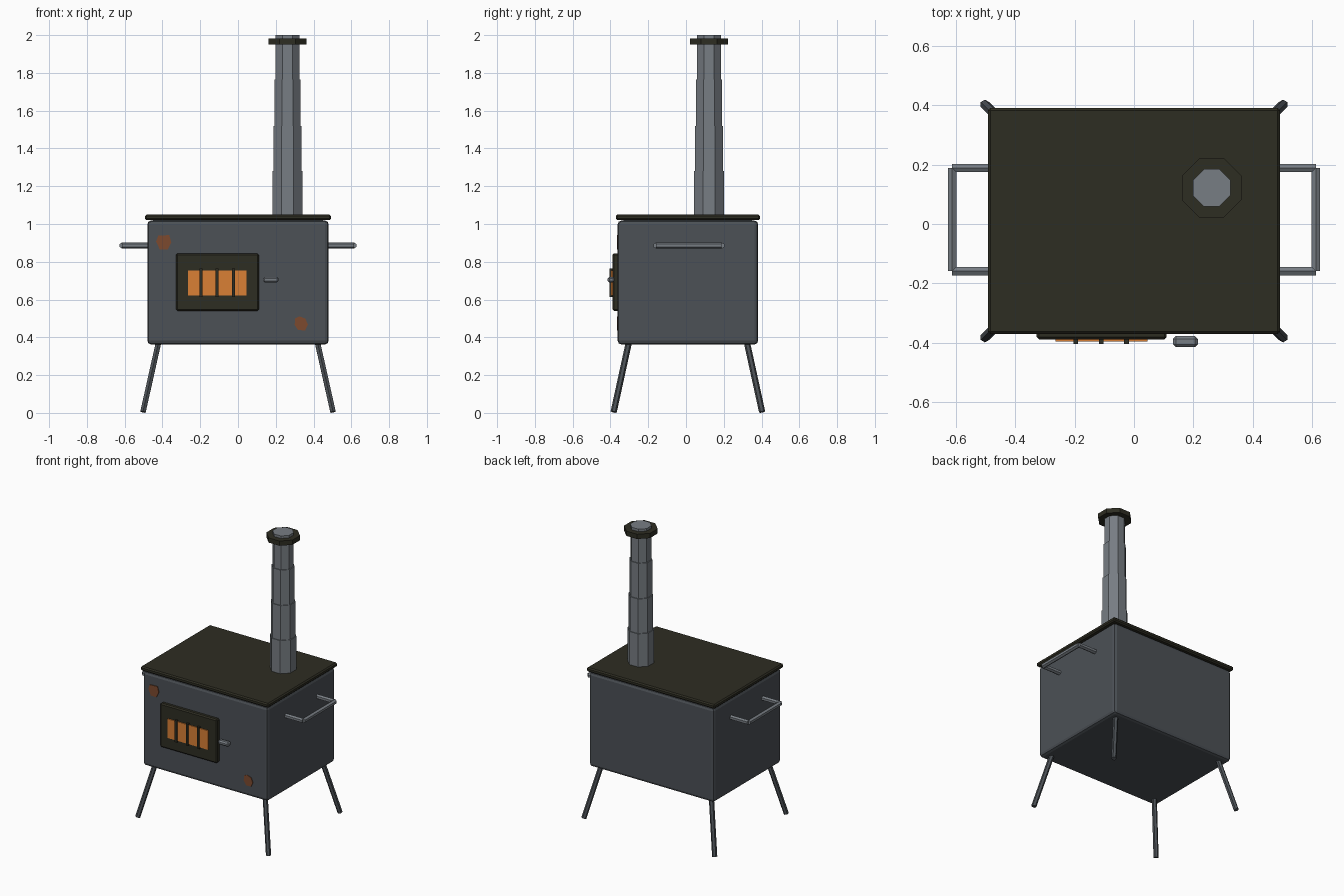
import bpy, bmesh, math
from mathutils import Vector, Matrix

if "Cube" in bpy.data.objects:
    bpy.data.objects.remove(bpy.data.objects["Cube"])

CY = 0.01  # centre of the firebox in y


def material(name, rgb):
    m = bpy.data.materials.new(name)
    m.diffuse_color = (*rgb, 1)
    m.use_nodes = True
    m.node_tree.nodes["Principled BSDF"].inputs["Base Color"].default_value = m.diffuse_color
    return m


STEEL = material("blue grey steel", (0.072, 0.082, 0.093))
PIPE = material("light grey metal", (0.185, 0.205, 0.227))
IRON = material("dark cast iron", (0.027, 0.026, 0.016))
GLOW = material("orange glow", (0.70, 0.215, 0.035))
RUST = material("rust", (0.20, 0.068, 0.028))


def finish(name, bm, mat):
    bmesh.ops.recalc_face_normals(bm, faces=bm.faces)
    me = bpy.data.meshes.new(name)
    bm.to_mesh(me)
    bm.free()
    me.materials.append(mat)
    ob = bpy.data.objects.new(name, me)
    bpy.context.collection.objects.link(ob)
    return ob


def box(name, lo, hi, mat, bevel=0, segs=1):
    lo, hi = Vector(lo), Vector(hi)
    bm = bmesh.new()
    bmesh.ops.create_cube(bm, size=1, matrix=Matrix.Translation((lo + hi) / 2)
                          @ Matrix.Diagonal((*(hi - lo), 1)))
    if bevel:
        bmesh.ops.bevel(bm, geom=bm.edges[:], offset=bevel, segments=segs,
                        affect='EDGES', profile=0.5)
    return finish(name, bm, mat)


def tube(name, a, b, r, sides, mat, spin=0):
    a, b = Vector(a), Vector(b)
    d = b - a
    q = Vector((0, 0, 1)).rotation_difference(d).to_matrix().to_4x4()
    bm = bmesh.new()
    bmesh.ops.create_cone(bm, cap_ends=True, segments=sides, radius1=r, radius2=r,
                          depth=d.length,
                          matrix=Matrix.Translation((a + b) / 2) @ q @ Matrix.Rotation(spin, 4, 'Z'))
    return finish(name, bm, mat)


# Firebox and top plate
box("firebox", (-0.48, CY - 0.372, 0.362), (0.48, CY + 0.372, 1.018), STEEL, 0.02, 2)
box("top_plate", (-0.492, CY - 0.381, 1.02), (0.492, CY + 0.381, 1.05), IRON, 0.008)
box("top_joint", (-0.45, CY - 0.34, 1.0), (0.45, CY + 0.34, 1.03), STEEL)

# Stepped octagonal chimney with collar
PX, PY = 0.262, 0.122
APO = math.cos(math.pi / 8)
levels = [1.04, 1.28, 1.52, 1.765, 2.0]
for i, width in enumerate((0.158, 0.148, 0.137, 0.126)):
    tube(f"chimney_section_{i + 1}", (PX, PY, levels[i]), (PX, PY, levels[i + 1]),
         width / 2 / APO, 8, PIPE, math.pi / 8)
tube("chimney_collar", (PX, PY, 1.95), (PX, PY, 1.983), 0.1 / APO, 8, IRON, math.pi / 8)

# Splayed legs and side handles
for sx, side in ((-1, "left"), (1, "right")):
    for sy, end in ((-1, "front"), (1, "back")):
        tube(f"{end}_{side}_leg", (sx * 0.503, CY + sy * 0.393, 0.005),
             (sx * 0.418, CY + sy * 0.31, 0.385), 0.0165, 6, STEEL)
        y = 0.015 + sy * 0.174
        tube(f"{side}_handle_{end}_arm", (sx * 0.46, y, 0.886), (sx * 0.613, y, 0.886),
             0.0162, 6, PIPE, math.pi / 6)
    tube(f"{side}_handle_bar", (sx * 0.613, -0.159, 0.886), (sx * 0.613, 0.189, 0.886),
         0.0162, 6, PIPE)

# Door with glowing window, bars and latch
box("door", (-0.328, -0.389, 0.54), (0.11, -0.355, 0.845), IRON, 0.008)
box("window_glow", (-0.265, -0.396, 0.622), (0.046, -0.387, 0.755), GLOW)
for i in range(3):
    x = -0.196 + i * 0.0855
    box(f"window_bar_{i + 1}", (x - 0.008, -0.404, 0.613), (x + 0.008, -0.385, 0.765), IRON)
box("door_latch", (0.132, -0.415, 0.69), (0.215, -0.378, 0.72), PIPE, 0.009)


# Rust patches as thin irregular plates
def patch(name, cx, cz, outline):
    bm = bmesh.new()
    y = CY - 0.37
    f = bm.faces.new([bm.verts.new((cx + u, y, cz + v)) for u, v in outline])
    out = bmesh.ops.extrude_face_region(bm, geom=[f])
    for g in out["geom"]:
        if isinstance(g, bmesh.types.BMVert):
            g.co.y -= 0.006
    finish(name, bm, RUST)


patch("upper_rust_patch", -0.394, 0.903,
      [(-0.028, 0.036), (0.03, 0.038), (0.041, 0.0), (0.022, -0.038), (-0.02, -0.038), (-0.04, 0.004)])
patch("lower_rust_patch", 0.336, 0.474,
      [(-0.034, 0.026), (-0.012, 0.037), (0.02, 0.026), (0.034, -0.006),
       (0.02, -0.037), (-0.018, -0.036), (-0.036, -0.008)])
